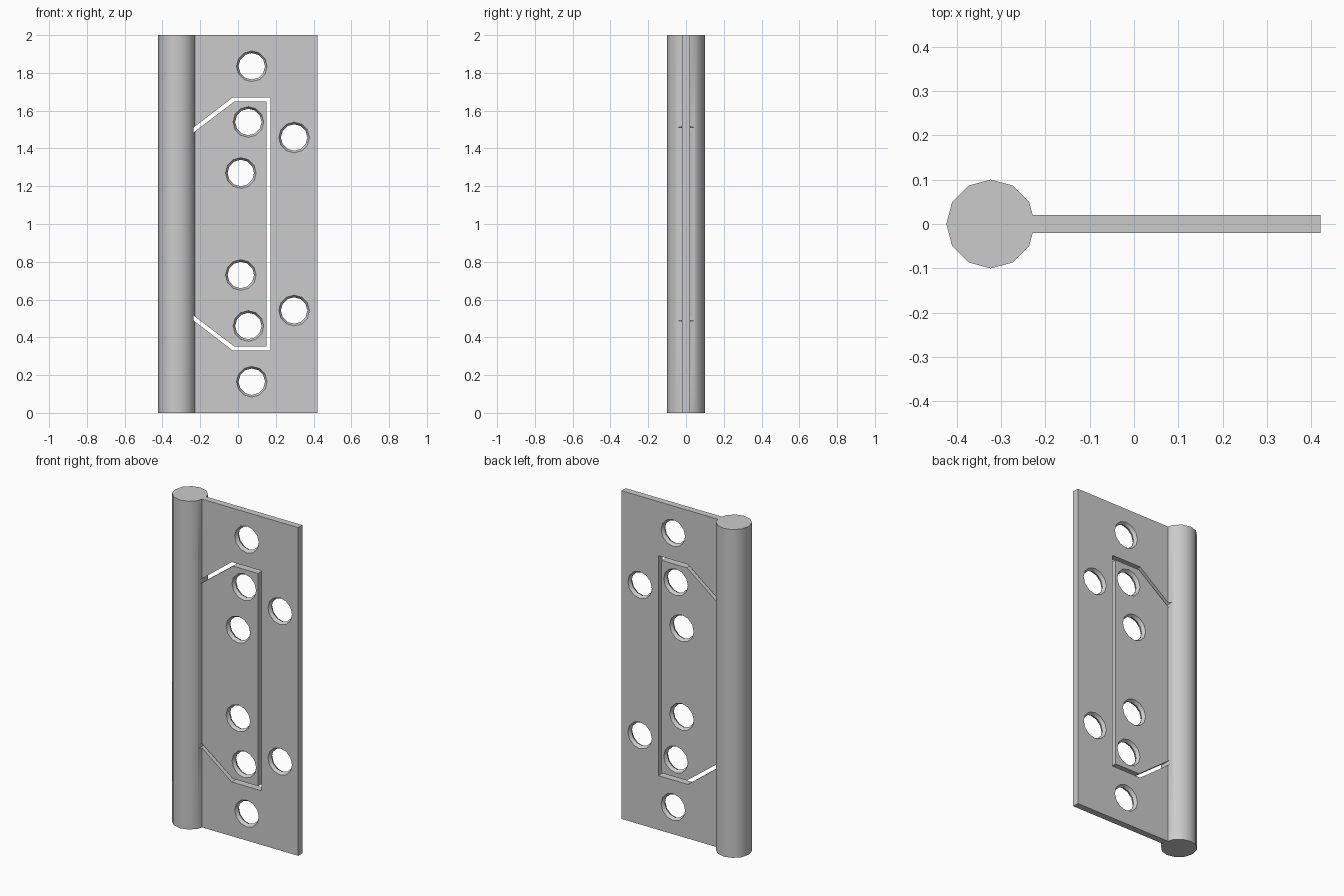
import bpy, math

if "Cube" in bpy.data.objects:
    bpy.data.objects.remove(bpy.data.objects["Cube"])

BARREL_X, BARREL_R = -0.323, 0.1


def make(name, verts, faces):
    mesh = bpy.data.meshes.new(name)
    mesh.from_pydata(verts, [], faces)
    ob = bpy.data.objects.new(name, mesh)
    bpy.context.collection.objects.link(ob)
    # consistent outward normals
    import bmesh
    bm = bmesh.new()
    bm.from_mesh(mesh)
    bmesh.ops.recalc_face_normals(bm, faces=bm.faces)
    bm.to_mesh(mesh)
    bm.free()
    return ob


def loft(name, rings):
    """Closed solid through rings of equal point count."""
    n = len(rings[0])
    verts = [p for ring in rings for p in ring]
    faces = [tuple(range(n)), tuple(range(len(verts) - n, len(verts)))]
    for r in range(len(rings) - 1):
        for i in range(n):
            j = (i + 1) % n
            faces.append((r * n + i, r * n + j, (r + 1) * n + j, (r + 1) * n + i))
    return make(name, verts, faces)


def circle(r, n=12):
    return [(r * math.cos(2 * math.pi * i / n), r * math.sin(2 * math.pi * i / n))
            for i in range(n)]


def boolean(target, tool, operation):
    mod = target.modifiers.new(operation, 'BOOLEAN')
    mod.operation, mod.object, mod.solver = operation, tool, 'EXACT'
    bpy.context.view_layer.objects.active = target
    bpy.ops.object.modifier_apply(modifier=mod.name)
    bpy.data.objects.remove(tool)


# leaf plate joined to the twelve-sided barrel
hinge = loft("hinge", [[(BARREL_X + x, y, z) for x, y in circle(BARREL_R)]
                       for z in (0, 2)])
plate = loft("leaf_plate", [[(-0.3, -0.02, z), (0.42, -0.02, z),
                             (0.42, 0.02, z), (-0.3, 0.02, z)] for z in (0, 2)])
boolean(hinge, plate, 'UNION')

# narrow gap between the inner and outer leaf, mirrored about mid height
outer = [(-0.235, 1.511), (-0.028, 1.67), (0.172, 1.67)]
inner = [(-0.235, 1.485), (-0.02, 1.648), (0.15, 1.648)]
outer += [(x, 2 - z) for x, z in reversed(outer)]
inner += [(x, 2 - z) for x, z in reversed(inner)]
outline = outer + inner[::-1]
gap = loft("gap_cutter", [[(x, y, z) for x, z in outline] for y in (-0.06, 0.06)])
boolean(hinge, gap, 'DIFFERENCE')

# screw holes, chamfered from both faces
for cx, cz in [(0.073, 1.835), (0.055, 1.54), (0.015, 1.27), (0.297, 1.458)]:
    for z0 in (cz, 2 - cz):
        hole = loft("hole_cutter", [[(cx + x, y, z0 + z) for x, z in circle(r)]
                                    for y, r in [(-0.03, 0.087), (0, 0.07), (0.03, 0.087)]])
        boolean(hinge, hole, 'DIFFERENCE')

# smooth barrel, crisp edges
bpy.ops.object.select_all(action='DESELECT')
hinge.select_set(True)
bpy.context.view_layer.objects.active = hinge
bpy.ops.object.shade_smooth_by_angle(angle=math.radians(35))
